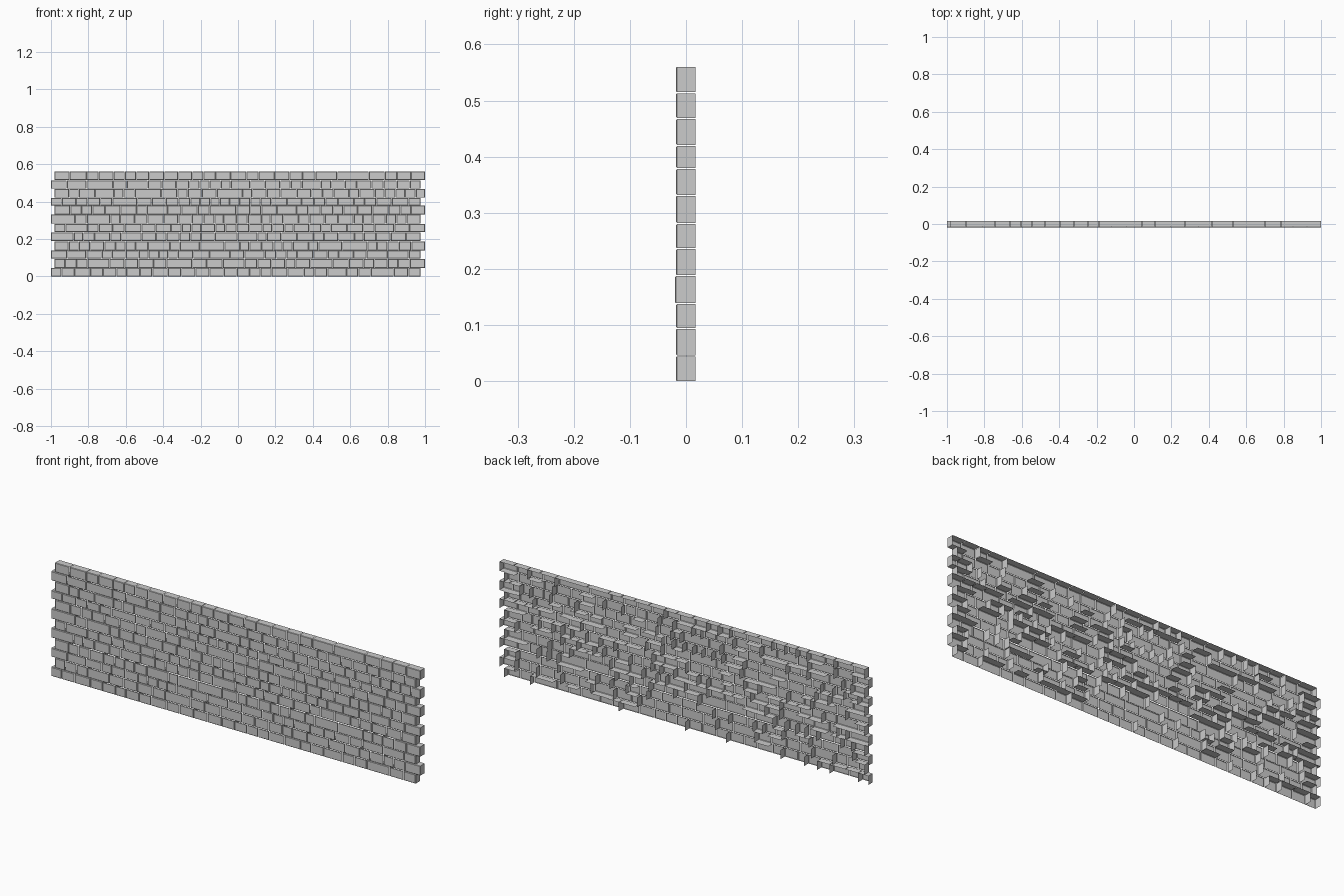
import bpy, bmesh, random

if "Cube" in bpy.data.objects:
    bpy.data.objects.remove(bpy.data.objects["Cube"])

random.seed(7)
LEVELS = [0, .045, .094, .138, .188, .236, .281, .331, .379, .42, .468, .514, .56]
FRONT, BACK = -0.018, 0.017
GAP, BEVEL = 0.001, 0.002
TOP_JOINTS = [-.98, -.9, -.81, -.745, -.665, -.605, -.545, -.475, -.395, -.32,
              -.245, -.185, -.12, -.04, .045, .11, .195, .275, .345, .415,
              .53, .7, .785, .85, .925, 1]


def joints(x0, x1):
    """Irregular stone joints along one course."""
    widths = []
    while sum(widths) < x1 - x0:
        widths.append(random.choice([random.uniform(.05, .09)] * 1
                      if random.random() < .88 else [random.uniform(.1, .15)]))
    scale = (x1 - x0) / sum(widths)
    xs = [x0]
    for w in widths:
        xs.append(xs[-1] + w * scale)
    return xs


def stone(bm, x0, x1, z0, z1, front, sides):
    """Open-backed stone: bevelled face plus the chosen bottom/right/top/left returns."""
    def ring(inset, y):
        a, b, c, d = x0 + inset, x1 - inset, z0 + inset, z1 - inset
        return [bm.verts.new(p) for p in ((a, y, c), (b, y, c), (b, y, d), (a, y, d))]
    face, rim = ring(BEVEL, front), ring(0, front + BEVEL)
    bm.faces.new(face)
    for i in range(4):
        j = (i + 1) % 4
        bm.faces.new((rim[i], rim[j], face[j], face[i]))
        if sides[i]:
            p, q = [bm.verts.new((rim[k].co.x, BACK, rim[k].co.z)) for k in (i, j)]
            bm.faces.new((p, q, rim[j], rim[i]))


# Twelve courses with alternating toothed ends
last = len(LEVELS) - 2
for row in range(last + 1):
    z0, z1 = LEVELS[row], LEVELS[row + 1]
    x0, x1 = (-1, .975) if row % 2 == 0 else (-.98, 1)
    xs = TOP_JOINTS if row == last else joints(x0, x1)
    front = -0.02 if row == 3 else FRONT
    bm = bmesh.new()
    n = len(xs) - 1
    for i in range(n):
        a, b = xs[i], xs[i + 1]
        near_end = abs(a + b) / 2 > .9
        flat = .4 if 4 <= row <= 7 else .2
        upright = .3 if row or a < -.55 else .06
        bottom = row > 0 and random.random() < (.5 if near_end else flat * .6)
        top = row == last or near_end or random.random() < flat
        right = i == n - 1 or random.random() < upright
        left = i == 0 or random.random() < upright * .6
        stone(bm, a + (GAP if i else 0), b - (GAP if i < n - 1 else 0),
              z0 + (GAP if row else 0), z1 - (GAP if row < last else 0),
              front, (bottom, right, top, left))
    mesh = bpy.data.meshes.new(f"stone_course_{row + 1}")
    bm.to_mesh(mesh)
    bm.free()
    bpy.context.collection.objects.link(bpy.data.objects.new(mesh.name, mesh))
